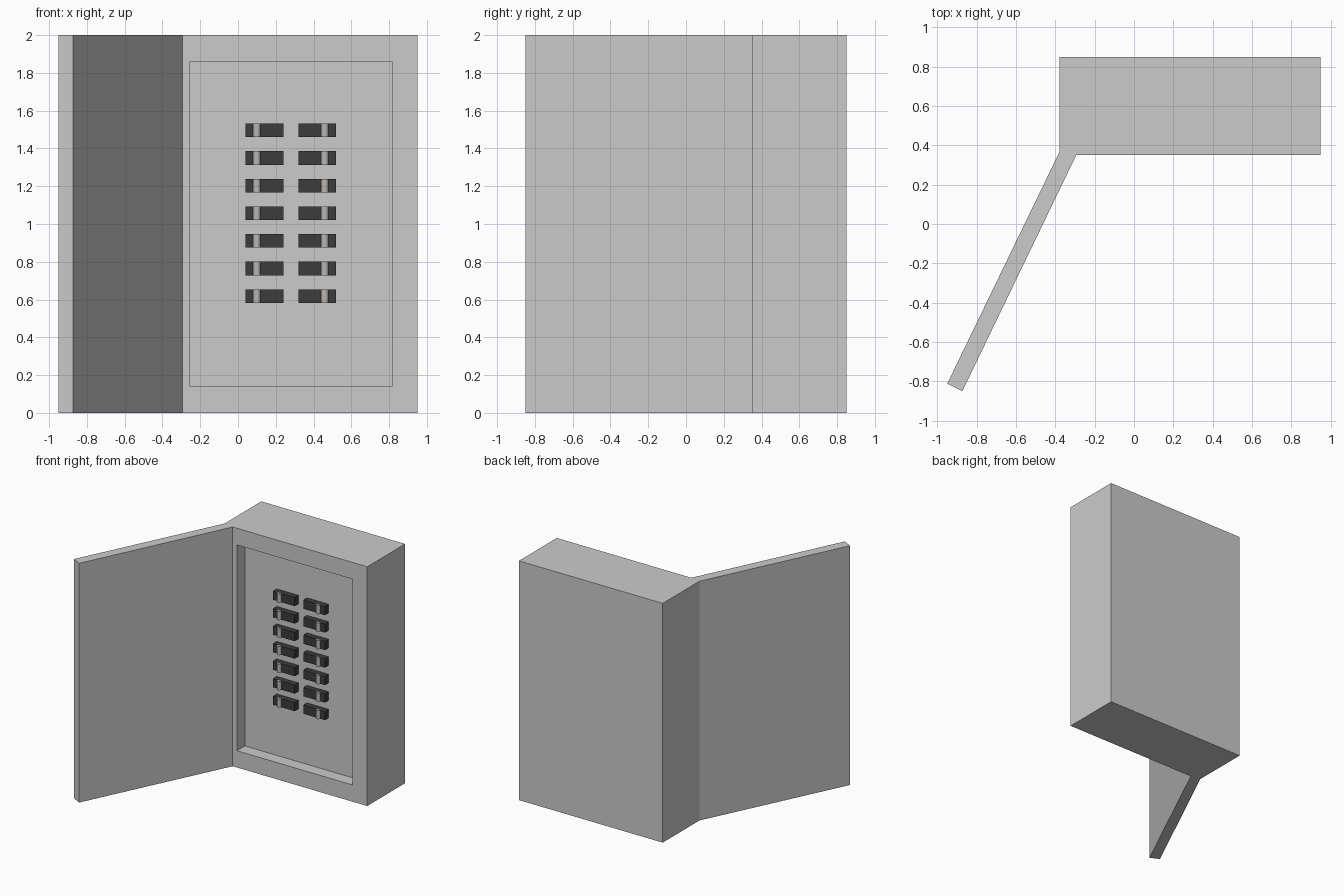
import bpy, bmesh, math
from mathutils import Vector

if "Cube" in bpy.data.objects:
    bpy.data.objects.remove(bpy.data.objects["Cube"])


def material(name, rgb):
    m = bpy.data.materials.new(name)
    m.diffuse_color = (*rgb, 1)
    m.use_nodes = True
    m.node_tree.nodes["Principled BSDF"].inputs["Base Color"].default_value = m.diffuse_color
    return m


def add_object(name, bm, mat=None):
    bmesh.ops.recalc_face_normals(bm, faces=bm.faces)
    mesh = bpy.data.meshes.new(name)
    bm.to_mesh(mesh)
    bm.free()
    ob = bpy.data.objects.new(name, mesh)
    bpy.context.collection.objects.link(ob)
    if mat:
        mesh.materials.append(mat)
    return ob


def box_bm(lo, hi):
    bm = bmesh.new()
    bmesh.ops.create_cube(bm, size=1)
    for v in bm.verts:
        v.co = Vector([hi[i] if v.co[i] > 0 else lo[i] for i in range(3)])
    return bm


def prism_bm(points, z0, z1):
    bm = bmesh.new()
    face = bm.faces.new([bm.verts.new((x, y, z0)) for x, y in points])
    ext = bmesh.ops.extrude_face_region(bm, geom=[face])
    top = [g for g in ext["geom"] if isinstance(g, bmesh.types.BMVert)]
    bmesh.ops.translate(bm, verts=top, vec=(0, 0, z1 - z0))
    if not any(all(abs(v.co.z - z0) < 1e-6 for v in f.verts) for f in bm.faces):
        bm.faces.new([v for v in bm.verts if v not in top])
    return bm


# Cabinet with a shallow recess in the front
FRONT, BACK, RECESS = 0.35, 0.85, 0.455
bm = box_bm((-0.38, FRONT, 0), (0.95, BACK, 2))
bm.normal_update()
front = min(bm.faces, key=lambda f: f.calc_center_median().y)
bmesh.ops.inset_region(bm, faces=[front], thickness=0.1)
for v in front.verts:
    v.co.x = 0.815 if v.co.x > 0.28 else -0.255
    v.co.z = 1.86 if v.co.z > 1 else 0.14
ext = bmesh.ops.extrude_discrete_faces(bm, faces=[front])
for v in ext["faces"][0].verts:
    v.co.y = RECESS
add_object("cabinet", bm)

# Open door, swung out from the left front edge
door = [(-0.38, 0.365), (-0.95, -0.812), (-0.873, -0.85), (-0.294, 0.35), (-0.294, 0.365)]
add_object("door", prism_bm(door, 0, 2))

# Two mirrored columns of switches with rounded levers
dark = material("dark_plastic", (0.045, 0.045, 0.045))
light = material("lever_grey", (0.5, 0.47, 0.45))
CENTRE, HALF_H, FACE = 0.28, 0.036, 0.405
for side, label in ((-1, "left"), (1, "right")):
    for i in range(7):
        z = 0.618 + i * 0.1463
        xs = sorted((CENTRE + side * 0.04, CENTRE + side * 0.24))
        add_object(f"breaker_{label}_{i + 1}", box_bm(
            (xs[0], FACE, z - HALF_H), (xs[1], RECESS + 0.005, z + HALF_H)), dark)
        cx = CENTRE + side * 0.18
        arc = [(cx + 0.02 * math.cos(math.pi * k / 8),
                FACE + 0.002 - 0.022 * math.sin(math.pi * k / 8)) for k in range(9)]
        lever = add_object(f"lever_{label}_{i + 1}",
                           prism_bm(arc, z - HALF_H, z + HALF_H), light)
        bpy.ops.object.select_all(action="DESELECT")
        lever.select_set(True)
        bpy.context.view_layer.objects.active = lever
        bpy.ops.object.shade_smooth_by_angle(angle=math.radians(30))
